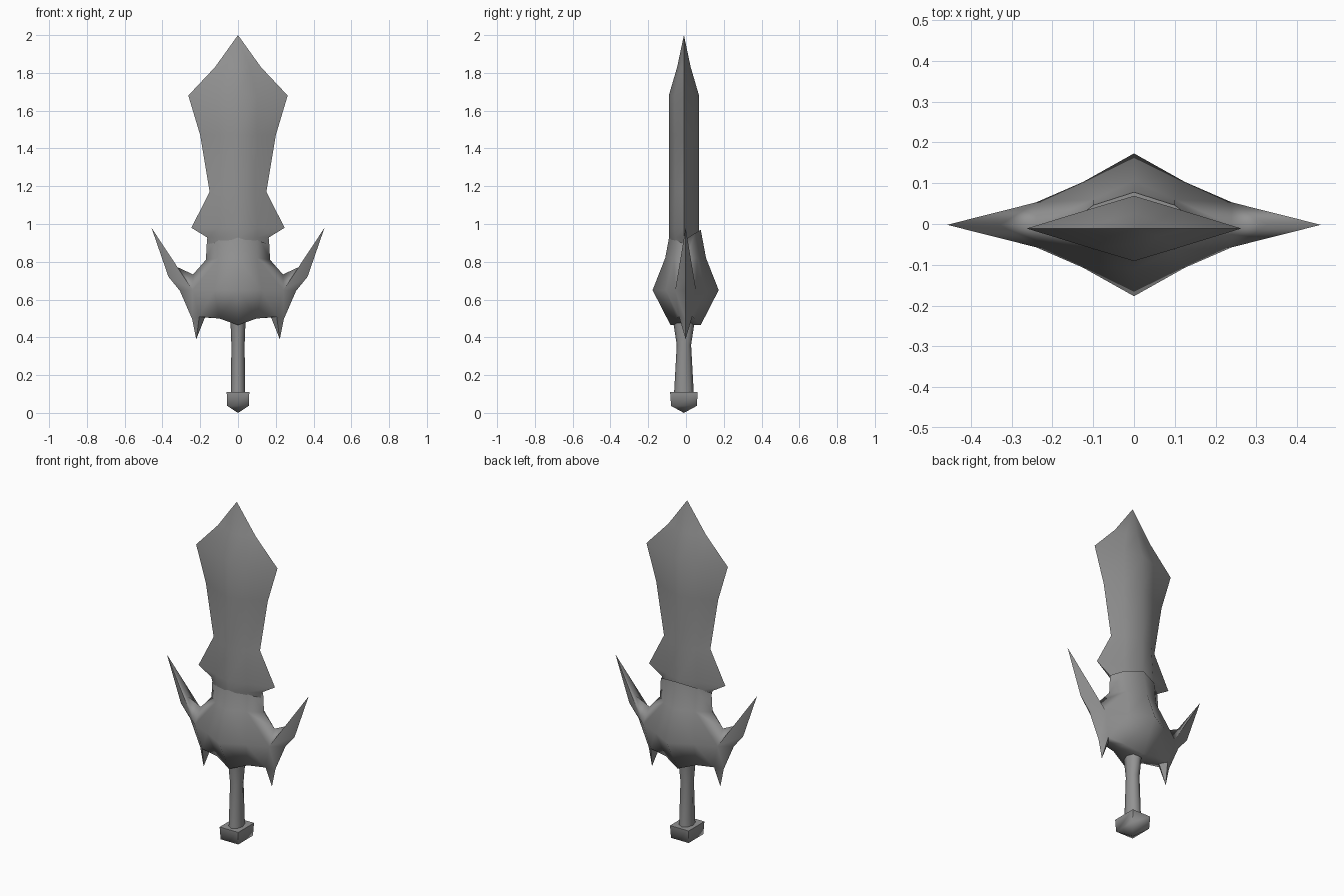
import bpy, bmesh, math

if "Cube" in bpy.data.objects:
    bpy.data.objects.remove(bpy.data.objects["Cube"])

steel = bpy.data.materials.new("grey_steel")
steel.diffuse_color = (0.29, 0.29, 0.29, 1)
steel.use_nodes = True
steel.node_tree.nodes["Principled BSDF"].inputs["Base Color"].default_value = steel.diffuse_color


def finish(bm, name, angle=75):
    bmesh.ops.remove_doubles(bm, verts=bm.verts, dist=0.0005)
    bmesh.ops.holes_fill(bm, edges=[e for e in bm.edges if e.is_boundary], sides=0)
    bmesh.ops.recalc_face_normals(bm, faces=bm.faces)
    mesh = bpy.data.meshes.new(name)
    bm.to_mesh(mesh)
    bm.free()
    mesh.materials.append(steel)
    ob = bpy.data.objects.new(name, mesh)
    bpy.context.collection.objects.link(ob)
    bpy.ops.object.select_all(action='DESELECT')
    ob.select_set(True)
    bpy.context.view_layer.objects.active = ob
    bpy.ops.object.shade_smooth_by_angle(angle=math.radians(angle))
    return ob


def loft(name, rings, angle=75):
    """Skin a stack of rings; a one-point ring makes a tip."""
    bm = bmesh.new()
    rows = [[bm.verts.new(p) for p in r] for r in rings]
    for a, b in zip(rows, rows[1:]):
        n = max(len(a), len(b))
        for i in range(n):
            j = (i + 1) % n
            if len(a) == 1:
                bm.faces.new((a[0], b[j], b[i]))
            elif len(b) == 1:
                bm.faces.new((a[i], a[j], b[0]))
            else:
                bm.faces.new((a[i], a[j], b[j], b[i]))
    return finish(bm, name, angle)


CY = -0.011  # blade and grip sit slightly forward


# Blade: ridged lozenge sections (z, half width, mid x, mid y, half thickness)
def lozenge(z, w, mx, my, t):
    pts = [(w, 0), (mx, my), (0, t), (-mx, my), (-w, 0), (-mx, -my), (0, -t), (mx, -my)]
    return [(x, y + CY, z) for x, y in pts]


loft("blade", [
    lozenge(0.85, 0.14, 0.08, 0.04, 0.065),
    lozenge(0.93, 0.165, 0.10, 0.046, 0.079),
    lozenge(0.98, 0.247, 0.10, 0.050, 0.080),
    lozenge(1.17, 0.150, 0.09, 0.046, 0.080),
    lozenge(1.47, 0.200, 0.10, 0.048, 0.080),
    lozenge(1.68, 0.263, 0.10, 0.050, 0.080),
    lozenge(1.83, 0.122, 0.06, 0.019, 0.036),
    [(0, CY, 2.0)],
])

# Guard: one quarter with horn and lower spike, mirrored both ways
P = {
    "C0": (0, .08, .97), "C1": (0, .108, .82), "C2": (0, .175, .65), "B0": (0, .08, .465),
    "M0": (.10, .048, .95), "M1": (.10, .062, .82), "M2": (.125, .105, .65), "B1": (.10, .048, .50),
    "D0": (0, 0, .465), "D1": (.10, 0, .50), "H": (.24, .055, .65), "S": (.205, .035, .51),
    "R0": (.164, 0, .92), "R1": (.17, 0, .81), "R2": (.238, 0, .733), "R3": (.328, 0, .775),
    "R4": (.458, 0, .98), "R5": (.368, 0, .72), "R6": (.308, 0, .647), "R7": (.243, 0, .497),
    "R8": (.221, 0, .39), "R9": (.175, 0, .505),
}
FACES = ("C0 C1 M1 M0,M0 M1 R1 R0,C1 C2 M2 M1,M1 M2 H R2,M1 R2 R1,R2 H R3,R3 H R4,"
         "R4 H R5,R5 H R6,R6 H R7,H S R7,R7 S R8,S R9 R8,M2 B1 S H,B1 R9 S,"
         "C2 B0 B1 M2,B0 D0 D1 B1,B1 D1 R9")
bm = bmesh.new()
for sx in (1, -1):
    for sy in (1, -1):
        v = {k: bm.verts.new((x * sx, y * sy - 0.002, z)) for k, (x, y, z) in P.items()}
        for f in FACES.split(","):
            bm.faces.new([v[k] for k in f.split()])
finish(bm, "guard")


# Grip: eight-sided, narrowing in the middle
def oval(z, rx, ry, n=8):
    return [(rx * math.cos(math.tau * i / n), CY + ry * math.sin(math.tau * i / n), z)
            for i in range(n)]


loft("grip", [oval(0.09, .038, .053), oval(0.36, .035, .038), oval(0.49, .040, .058)])


# Pommel: block with a shallow pointed underside
def block(z, hx, hy):
    return [(hx, hy + CY, z), (-hx, hy + CY, z), (-hx, -hy + CY, z), (hx, -hy + CY, z)]


loft("pommel", [[(0, CY, 0)], block(0.037, .057, .068), block(0.11, .060, .073)])
